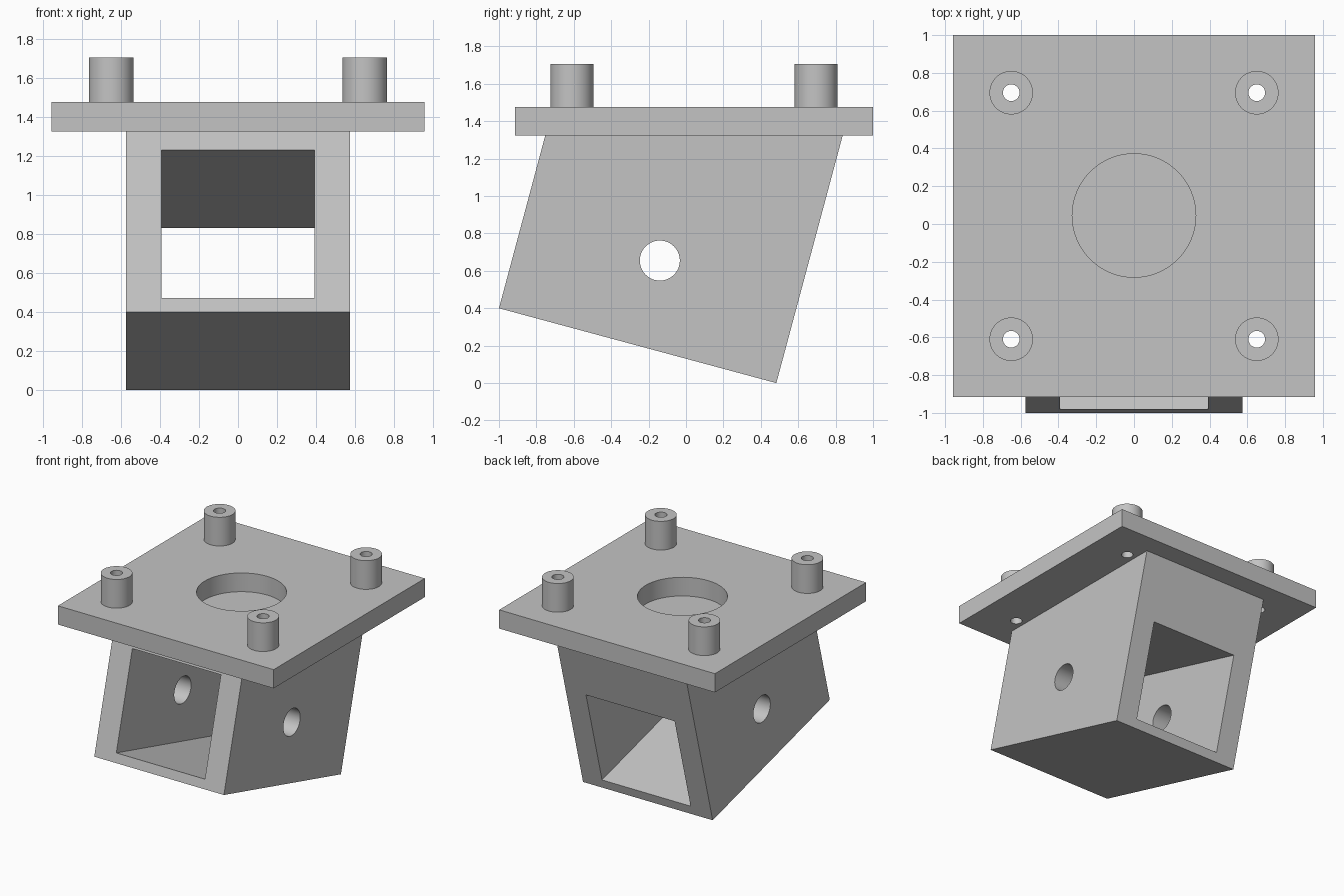
import bpy, bmesh, math
from mathutils import Vector

cube = bpy.data.objects.get("Cube")
if cube:
    bpy.data.objects.remove(cube, do_unlink=True)

GREY = (0.55, 0.55, 0.55, 1)
grey = bpy.data.materials.new("plain grey")
grey.use_nodes = True
grey.diffuse_color = GREY
grey.node_tree.nodes["Principled BSDF"].inputs["Base Color"].default_value = GREY

TILT = math.radians(15)
HALF_W = 0.575                       # half width of the tilted housing
PLATE_LOW, PLATE_TOP, BOSS_TOP = 1.325, 1.475, 1.705
BOSSES = [(x, y) for x in (-0.65, 0.65) for y in (-0.61, 0.695)]


def prism(name, profile, half_width):
    """Extrude a side profile of (y, z) points symmetrically along x."""
    bm = bmesh.new()
    face = bm.faces.new([bm.verts.new((-half_width, y, z)) for y, z in profile])
    out = bmesh.ops.extrude_face_region(bm, geom=[face])["geom"]
    moved = [v for v in out if isinstance(v, bmesh.types.BMVert)]
    bmesh.ops.translate(bm, verts=moved, vec=(2 * half_width, 0, 0))
    bmesh.ops.recalc_face_normals(bm, faces=bm.faces)
    mesh = bpy.data.meshes.new(name)
    bm.to_mesh(mesh)
    bm.free()
    mesh.materials.append(grey)
    obj = bpy.data.objects.new(name, mesh)
    bpy.context.collection.objects.link(obj)
    return obj


def cylinder(name, radius, depth, centre, along_x=False):
    bpy.ops.mesh.primitive_cylinder_add(
        vertices=64, radius=radius, depth=depth, location=centre,
        rotation=(0, math.pi / 2 if along_x else 0, 0))
    obj = bpy.context.object
    obj.name = name
    obj.data.materials.append(grey)
    return obj


def cut(obj, cutters):
    """Subtract the cutters, remove them, and smooth the round walls."""
    bpy.ops.object.select_all(action='DESELECT')
    obj.select_set(True)
    bpy.context.view_layer.objects.active = obj
    for cutter in cutters:
        mod = obj.modifiers.new("cut", 'BOOLEAN')
        mod.operation, mod.solver, mod.object = 'DIFFERENCE', 'EXACT', cutter
        bpy.ops.object.modifier_apply(modifier=mod.name)
        bpy.data.objects.remove(cutter, do_unlink=True)
    bpy.ops.object.shade_smooth_by_angle(angle=math.radians(30))


# Tilted housing with a square tunnel and a cross hole
front_low, back_low = Vector((-1.0, 0.4)), Vector((0.483, 0.0))
up = Vector((math.sin(TILT), math.cos(TILT)))
along = Vector((math.cos(TILT), -math.sin(TILT)))
rise = PLATE_LOW / math.cos(TILT)
front_top = front_low + up * (PLATE_LOW - front_low.y) / up.y
housing = prism("tilted_housing",
                [front_low, back_low, back_low + up * rise, front_top], HALF_W)
start, end = front_low - along * 0.2, back_low + along * 0.2
tunnel = prism("tunnel_cutter",
               [start + up * 0.074, end + up * 0.074,
                end + up * 0.86, start + up * 0.86], 0.393)
cross_hole = cylinder("cross_hole_cutter", 0.107, 2, (0, -0.14, 0.655), True)
cut(housing, [tunnel, cross_hole])

# Mounting plate with a round opening and four screw holes
plate = prism("mounting_plate",
              [(-0.915, PLATE_LOW), (1.0, PLATE_LOW),
               (1.0, PLATE_TOP), (-0.915, PLATE_TOP)], 0.957)
holes = [cylinder("screw_cutter", 0.044, 1, (x, y, 1.4)) for x, y in BOSSES]
cut(plate, holes + [cylinder("opening_cutter", 0.327, 1, (0, 0.045, 1.4))])

# Hollow standoffs on the plate corners
for i, (x, y) in enumerate(BOSSES, 1):
    boss = cylinder(f"standoff_{i}", 0.115, BOSS_TOP - PLATE_TOP,
                    (x, y, (BOSS_TOP + PLATE_TOP) / 2))
    cut(boss, [cylinder("bore_cutter", 0.044, 1, (x, y, 1.6))])
